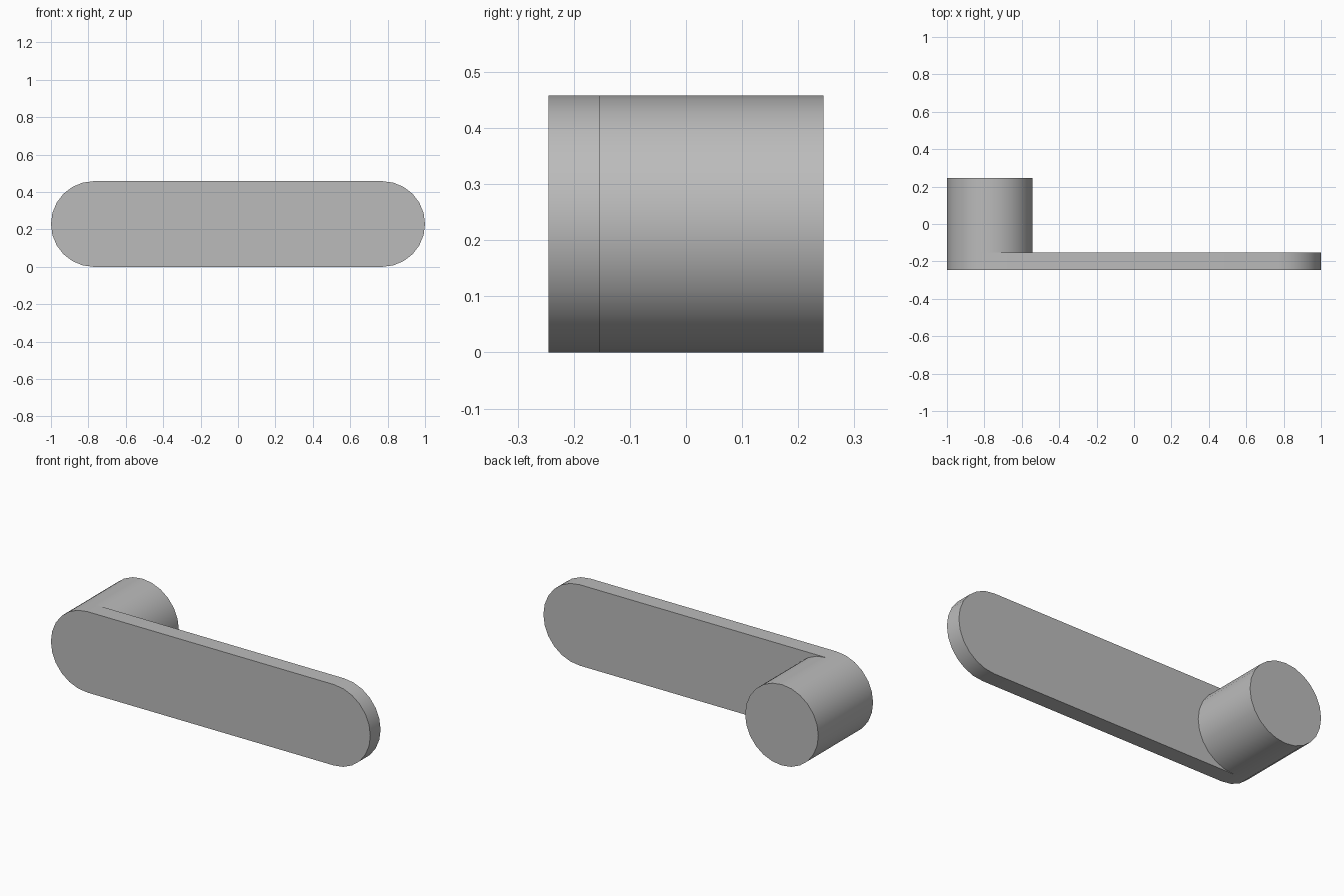
import bpy, bmesh
from math import sin, cos, pi

cube = bpy.data.objects.get("Cube")
if cube:
    bpy.data.objects.remove(cube, do_unlink=True)

RADIUS = 0.229
CENTRE_X = 1 - RADIUS
FRONT, PLATE_BACK, PEG_BACK = -0.245, -0.153, 0.245
STEPS = 12  # segments per half circle

grey = bpy.data.materials.new("plain grey")
grey.use_nodes = True
colour = (0.5, 0.5, 0.5, 1)
grey.diffuse_color = colour
grey.node_tree.nodes["Principled BSDF"].inputs["Base Color"].default_value = colour


def half_circle(cx, start):
    """Points of a half circle in the xz plane."""
    angles = [start + pi * i / STEPS for i in range(STEPS + 1)]
    return [(cx + RADIUS * cos(a), RADIUS + RADIUS * sin(a)) for a in angles]


def extrude_outline(name, outline, y0, y1, front_cap=True):
    """Solid made by pushing an xz outline from y0 to y1."""
    bm = bmesh.new()
    front = [bm.verts.new((x, y0, z)) for x, z in outline]
    back = [bm.verts.new((x, y1, z)) for x, z in outline]
    if front_cap:
        bm.faces.new(front)
    bm.faces.new(back[::-1])
    for i in range(len(outline)):
        j = (i + 1) % len(outline)
        bm.faces.new((front[j], front[i], back[i], back[j]))
    mesh = bpy.data.meshes.new(name)
    bm.to_mesh(mesh)
    bm.free()
    mesh.materials.append(grey)
    obj = bpy.data.objects.new(name, mesh)
    bpy.context.collection.objects.link(obj)
    bpy.ops.object.select_all(action="DESELECT")
    obj.select_set(True)
    bpy.context.view_layer.objects.active = obj
    bpy.ops.object.shade_smooth_by_angle(angle=pi / 6)
    return obj


# Flat lever plate with rounded ends
right_end = half_circle(-CENTRE_X, pi / 2)
left_end = half_circle(CENTRE_X, -pi / 2)
extrude_outline("lever_plate", left_end + right_end, FRONT, PLATE_BACK)

# Round peg standing on the back of the plate, open where they meet
circle = half_circle(-CENTRE_X, -pi / 2)[:-1] + right_end[:-1]
extrude_outline("round_peg", circle, PLATE_BACK, PEG_BACK, front_cap=False)
